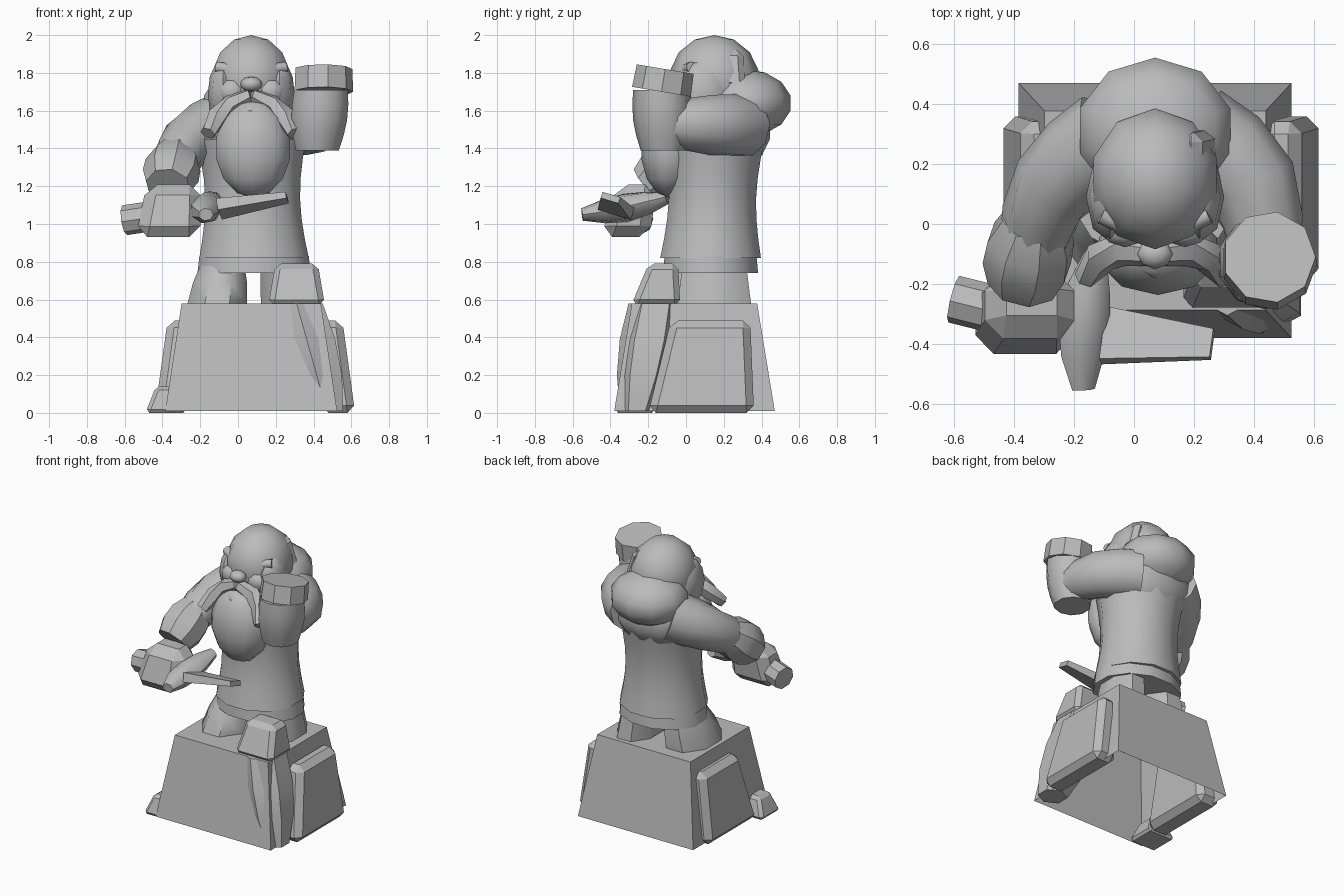
import bpy, bmesh, math
from mathutils import Matrix, Vector

old = bpy.data.objects.get("Cube")
if old:
    bpy.data.objects.remove(old, do_unlink=True)

stone_colour = (.5, .5, .5, 1)
stone = bpy.data.materials.new("grey_stone")
stone.use_nodes = True
stone.diffuse_color = stone_colour
stone.node_tree.nodes["Principled BSDF"].inputs["Base Color"].default_value = stone_colour


def finish(name, bm, crease):
    """Turn a bmesh into a shaded stone object."""
    bmesh.ops.recalc_face_normals(bm, faces=bm.faces)
    mesh = bpy.data.meshes.new(name)
    bm.to_mesh(mesh)
    bm.free()
    mesh.materials.append(stone)
    part = bpy.data.objects.new(name, mesh)
    bpy.context.collection.objects.link(part)
    bpy.ops.object.select_all(action='DESELECT')
    part.select_set(True)
    bpy.context.view_layer.objects.active = part
    bpy.ops.object.shade_smooth_by_angle(angle=math.radians(crease))


def block(name, centre, size, taper=(1, 1), lean=(0, 0), chamfer=0, open_base=False):
    """Box whose top is scaled by taper and shifted by lean, with cut edges."""
    bm = bmesh.new()
    bmesh.ops.create_cube(bm, size=1, matrix=Matrix.LocRotScale(None, None, Vector(size)))
    for v in bm.verts:
        if v.co.z > 0:
            v.co.x = v.co.x * taper[0] + lean[0]
            v.co.y = v.co.y * taper[1] + lean[1]
    if chamfer:
        bmesh.ops.bevel(bm, geom=list(bm.edges), offset=chamfer, segments=1, affect='EDGES')
    if open_base:
        base = [f for f in bm.faces if f.calc_center_median().z < -size[2] * .49]
        bmesh.ops.delete(bm, geom=base, context='FACES')
    bmesh.ops.translate(bm, verts=bm.verts, vec=Vector(centre))
    finish(name, bm, crease=25)


def ball(name, centre, size, sides=10, rings=7):
    """Faceted ellipsoid."""
    bm = bmesh.new()
    shape = Matrix.LocRotScale(Vector(centre), None, Vector(size))
    bmesh.ops.create_uvsphere(bm, u_segments=sides, v_segments=rings, radius=1, matrix=shape)
    finish(name, bm, crease=60)


def limb(name, start, end, first, last, bulge=0, bend=(0, 0, 0), flat=1, steps=4, sides=10, crease=50, level=False):
    """Oval tube from radius first to last, swelling and bending halfway; level keeps its rings horizontal."""
    start, end, bend = Vector(start), Vector(end), Vector(bend)
    bm = bmesh.new()
    rings = []
    for step in range(steps + 1):
        t = step / steps
        swell = math.sin(math.pi * t)
        middle = start.lerp(end, t) + bend * swell
        along = end - start + bend * math.pi * math.cos(math.pi * t)
        if level:
            along = Vector((0, 0, 1))
        across = along.cross(Vector((0, .3, 1))).normalized()
        upward = across.cross(along).normalized() * flat
        radius = first + (last - first) * t + bulge * swell
        ring = []
        for side in range(sides):
            turn = math.tau * (side + .5) / sides
            ring.append(bm.verts.new(middle + radius * (across * math.cos(turn) + upward * math.sin(turn))))
        rings.append(ring)
    for lower, upper in zip(rings, rings[1:]):
        for a in range(sides):
            b = (a + 1) % sides
            bm.faces.new((lower[a], lower[b], upper[b], upper[a]))
    bm.faces.new(rings[0])
    bm.faces.new(rings[-1])
    finish(name, bm, crease)


# The figure and pedestal share an axis a little left of the middle
axis = .07

# Pedestal, open underneath, with rocks leaning on it
block("pedestal", centre=(axis, .045, .295), size=(.91, .85, .57), taper=(.81, .78), open_base=True)
for name, side, reach in (("left", 1, .46), ("right", -1, .42)):
    block(name + "_rock", centre=(axis + side * reach, .08, .245), size=(.18, .56, .49),
          taper=(.7, .75), lean=(-side * .04, .05), chamfer=.04)
limb("corner_rock", start=(.47, -.26, .01), end=(.31, -.16, .58), first=.1, last=.16,
     bulge=.04, flat=.9, steps=3, sides=6, crease=40, level=True)
block("small_rock", centre=(-.38, -.27, .07), size=(.22, .22, .14), taper=(.5, .6), chamfer=.02)

# Legs and boots
limb("right_leg", start=(-.11, .07, .58), end=(-.08, .12, .8), first=.17, last=.12,
     bulge=.01, flat=1.4, steps=2, sides=8, level=True)
limb("left_leg", start=(.25, .15, .58), end=(.23, .15, .8), first=.14, last=.12,
     flat=1.5, steps=2, sides=8, level=True)
block("left_boot", centre=(.31, -.16, .68), size=(.3, .26, .22), taper=(.75, .6), lean=(0, .04), chamfer=.03)

# Tunic with a flared hem and broad shoulders
limb("tunic_hem", start=(.085, .13, .74), end=(.085, .13, .83), first=.31, last=.3,
     flat=.84, steps=1, sides=12, level=True)
limb("tunic", start=(.085, .13, .82), end=(axis, .15, 1.45), first=.3, last=.3,
     bulge=-.04, flat=.92, steps=6, sides=12, level=True)
ball("shoulders", centre=(axis, .23, 1.5), size=(.32, .22, .22), sides=12)

# Head and hair
ball("head", centre=(axis, .15, 1.76), size=(.22, .24, .24))
ball("hair_mass", centre=(axis, .31, 1.64), size=(.27, .25, .18))
block("hair_lock", centre=(.23, .18, 1.82), size=(.1, .27, .2), taper=(.6, .9), lean=(-.04, 0), chamfer=.03)

# Face
ball("nose", centre=(axis, -.1, 1.74), size=(.06, .05, .04), sides=8, rings=6)
ball("lower_lip", centre=(axis, -.12, 1.6), size=(.06, .06, .04), sides=8, rings=6)
ball("beard", centre=(.08, -.09, 1.4), size=(.21, .15, .26))
for name, side in (("left", 1), ("right", -1)):
    limb(name + "_brow", start=(axis, -.05, 1.8), end=(axis + side * .18, .03, 1.83),
         first=.03, last=.03, steps=2, sides=8, crease=60)
    ball(name + "_cheek", centre=(axis + side * .1, -.02, 1.7), size=(.08, .06, .07), sides=8, rings=5)
    ball(name + "_sideburn", centre=(axis + side * .15, .09, 1.69), size=(.08, .15, .18), sides=8, rings=6)
    limb(name + "_moustache", start=(axis, -.1, 1.68), end=(axis + side * .23, -.18, 1.48),
         first=.04, last=.04, bulge=.02, bend=(side * .03, .05, .02), steps=3, sides=6)

# Raised left arm with a closed cuff
limb("left_arm", start=(.2, .3, 1.52), end=(.44, -.14, 1.53), first=.17, last=.11, bulge=.02, bend=(.07, .05, 0))
limb("left_forearm", start=(.42, -.12, 1.39), end=(.44, -.13, 1.71), first=.12, last=.15,
     bulge=.02, crease=55, level=True)
limb("left_cuff", start=(.45, -.13, 1.7), end=(.45, -.11, 1.82), first=.16, last=.155, steps=1, sides=9, crease=30)

# Lowered right arm with a rolled sleeve and a glove
limb("right_arm", start=(-.08, .28, 1.53), end=(-.34, -.08, 1.3), first=.17, last=.11, bulge=.01, bend=(-.05, .03, .02))
limb("right_sleeve_roll", start=(-.33, .01, 1.37), end=(-.37, -.2, 1.2), first=.11, last=.12,
     bulge=.04, steps=3, sides=8, crease=40)
block("right_glove", centre=(-.37, -.32, 1.07), size=(.34, .26, .28), taper=(.85, .8), lean=(.03, .06), chamfer=.06)

# Broken weapon held in the glove
limb("weapon_handle", start=(-.6, -.25, 1.02), end=(-.4, -.3, 1.05), first=.08, last=.08, steps=1, sides=8, crease=30)
limb("weapon_guard", start=(-.13, -.1, 1.14), end=(-.17, -.55, 1.05), first=.04, last=.04,
     bulge=.05, bend=(-.02, 0, -.01), flat=.85, sides=7)
limb("weapon_blade", start=(-.1, -.37, 1.08), end=(.26, -.4, 1.14), first=.13, last=.07,
     flat=.35, steps=1, sides=4, crease=20)
